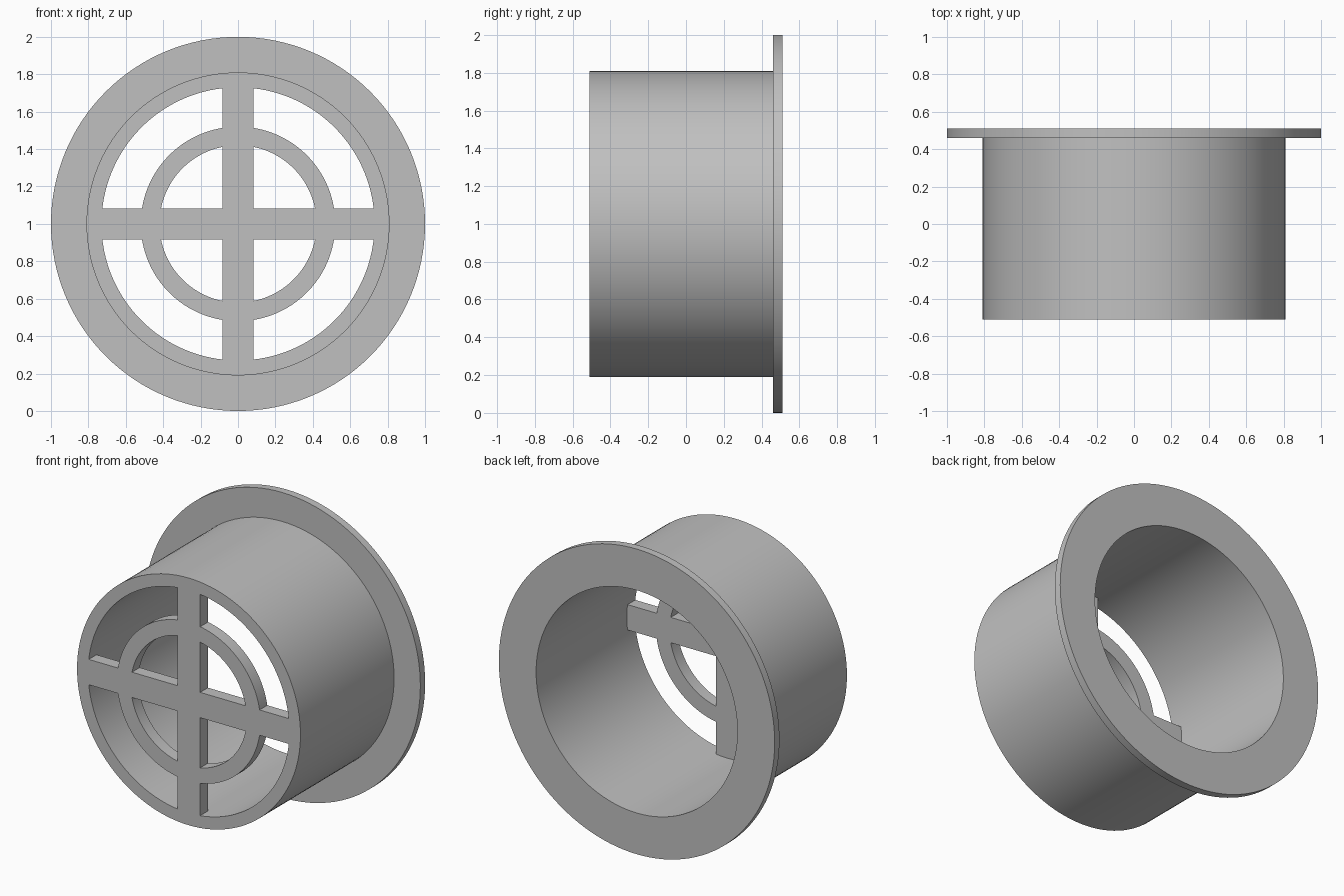
import bpy, bmesh, math
from mathutils import Matrix

cube = bpy.data.objects.get("Cube")
if cube:
    bpy.data.objects.remove(cube)

SEGMENTS = 128
FRONT, BACK = -0.51, 0.51
GRILLE_BACK = FRONT + 0.08

grey = bpy.data.materials.new("plain grey")
grey.use_nodes = True
colour = (0.53, 0.53, 0.53, 1)
grey.diffuse_color = colour
grey.node_tree.nodes["Principled BSDF"].inputs["Base Color"].default_value = colour


def make_object(name, bm):
    bmesh.ops.recalc_face_normals(bm, faces=bm.faces)
    mesh = bpy.data.meshes.new(name)
    bm.to_mesh(mesh)
    bm.free()
    mesh.materials.append(grey)
    obj = bpy.data.objects.new(name, mesh)
    bpy.context.collection.objects.link(obj)
    return obj


def lathe(name, profile):
    """Revolve a closed (radius, y) outline about the horizontal axis."""
    bm = bmesh.new()
    verts = [bm.verts.new((r, y, 1)) for r, y in profile]
    edges = [bm.edges.new((verts[i - 1], verts[i])) for i in range(len(verts))]
    bmesh.ops.spin(bm, geom=verts + edges, cent=(0, 0, 1), axis=(0, 1, 0),
                   angle=math.tau, steps=SEGMENTS, use_merge=True)
    bmesh.ops.remove_doubles(bm, verts=bm.verts, dist=0.0001)
    return make_object(name, bm)


def box(name, width, height):
    bm = bmesh.new()
    bmesh.ops.create_cube(bm, size=1)
    depth = GRILLE_BACK - FRONT
    bmesh.ops.transform(bm, verts=bm.verts, matrix=Matrix.Translation(
        (0, FRONT + depth / 2, 1)) @ Matrix.Diagonal((width, depth, height, 1)))
    return make_object(name, bm)


# Open sleeve with the wide mounting flange at the back
body = lathe("flanged_sleeve", [(0.73, FRONT), (0.81, FRONT), (0.81, 0.46),
                                (1, 0.46), (1, BACK), (0.73, BACK)])

# Grille across the front: two crossing bars and a ring
parts = [
    box("vertical_bar", 0.166, 1.54),
    box("horizontal_bar", 1.54, 0.166),
    lathe("grille_ring", [(0.42, FRONT), (0.52, FRONT),
                          (0.52, GRILLE_BACK), (0.42, GRILLE_BACK)]),
]

# Fuse the grille into the sleeve as one solid
bpy.context.view_layer.objects.active = body
for part in parts:
    union = body.modifiers.new("join " + part.name, "BOOLEAN")
    union.operation = "UNION"
    union.solver = "EXACT"
    union.object = part
    bpy.ops.object.modifier_apply(modifier=union.name)
    bpy.data.objects.remove(part)

# Smooth round walls, sharp rims
bpy.ops.object.select_all(action="DESELECT")
body.select_set(True)
bpy.ops.object.shade_smooth_by_angle(angle=math.radians(30))
